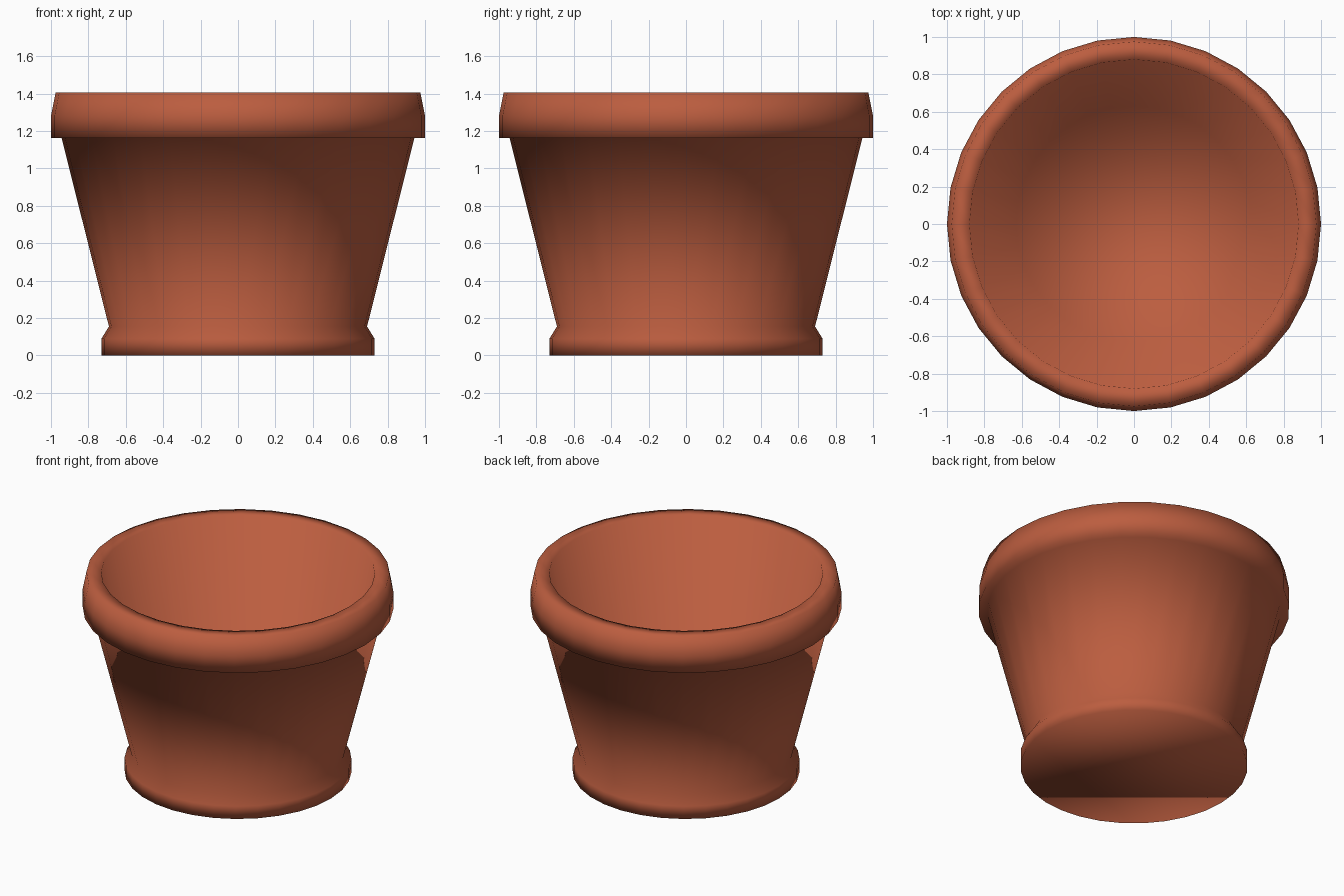
import bpy, bmesh
from math import sin, cos, pi

if "Cube" in bpy.data.objects:
    bpy.data.objects.remove(bpy.data.objects["Cube"])

SIDES = 32

# Pot cross-section (radius, height): foot, flared wall, rim, inner wall
profile = [
    (0.73, 0.0), (0.73, 0.09), (0.69, 0.155),
    (0.943, 1.162), (1.0, 1.162), (1.0, 1.28), (0.975, 1.405),
    (0.88, 1.405), (0.63, 0.10),
]

# Lathe the cross-section, close the underside and the inner floor
bm = bmesh.new()
rings = [[bm.verts.new((r * cos(2 * pi * i / SIDES), r * sin(2 * pi * i / SIDES), z))
          for i in range(SIDES)] for r, z in profile]
for a, b in zip(rings, rings[1:]):
    for i in range(SIDES):
        j = (i + 1) % SIDES
        bm.faces.new((a[i], a[j], b[j], b[i]))
bm.faces.new(rings[0][::-1])
bm.faces.new(rings[-1])
for f in bm.faces:
    f.smooth = True

mesh = bpy.data.meshes.new("flower_pot")
bm.to_mesh(mesh)
bm.free()
pot = bpy.data.objects.new("flower_pot", mesh)
bpy.context.collection.objects.link(pot)

# Terracotta
clay = bpy.data.materials.new("terracotta")
clay.diffuse_color = (0.50, 0.11, 0.05, 1)
clay.use_nodes = True
clay.node_tree.nodes["Principled BSDF"].inputs["Base Color"].default_value = clay.diffuse_color
mesh.materials.append(clay)
